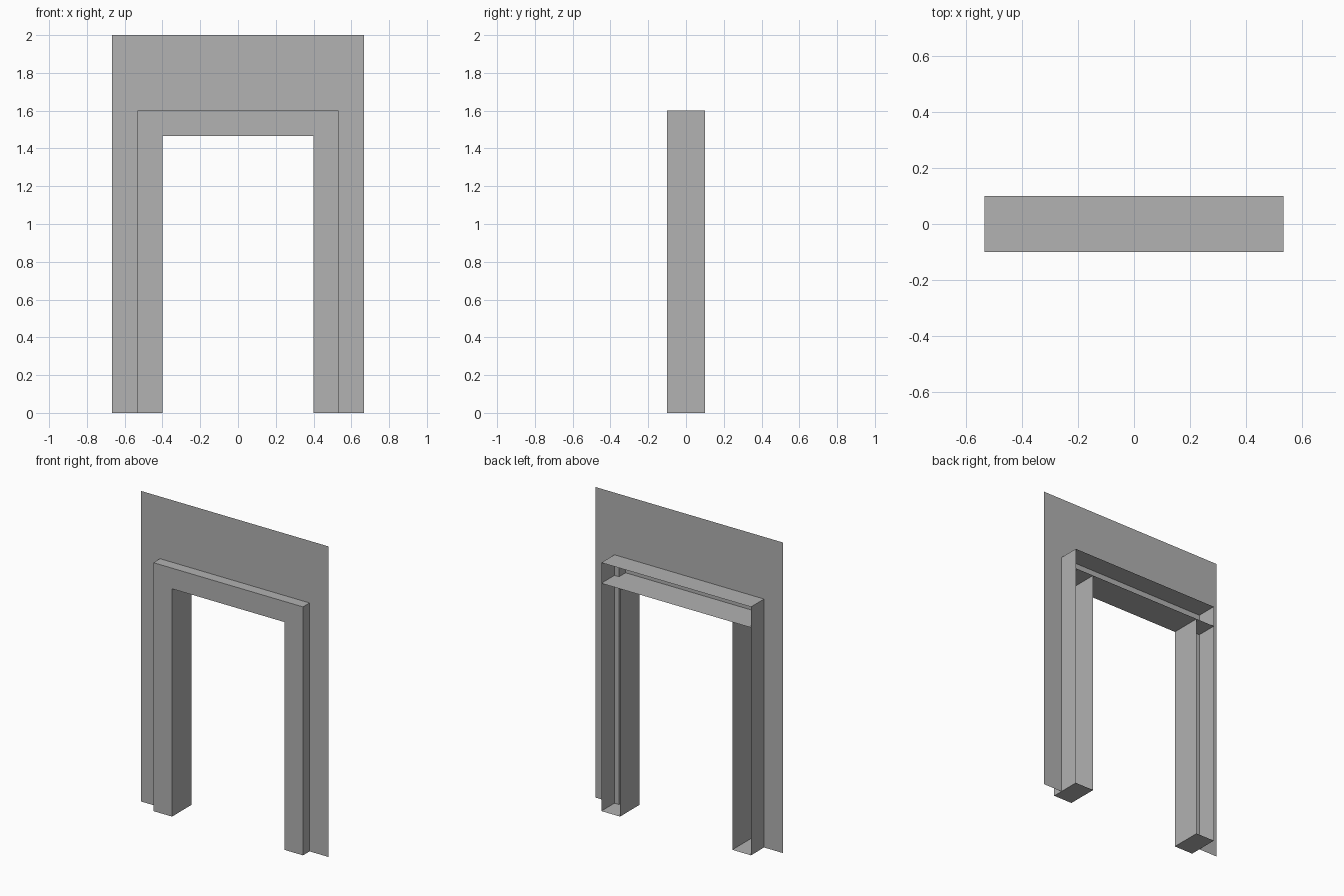
import bpy
import bmesh

cube = bpy.data.objects.get("Cube")
if cube:
    bpy.data.objects.remove(cube, do_unlink=True)

grey = bpy.data.materials.new("plain grey")
grey.use_nodes = True
colour = (0.445, 0.445, 0.445, 1)
grey.diffuse_color = colour
grey.node_tree.nodes["Principled BSDF"].inputs["Base Color"].default_value = colour

# Shared sizes
FRONT, WALL, BACK = -0.1, -0.033, 0.1
OUTER = (0.533, 1.6)      # half width and height of the frame
OPENING = (0.4, 1.467)    # doorway
CUTOUT = (0.5, 1.567)     # hole in the wall behind the frame
PANEL = (0.667, 2.0)


def arch(size):
    """Four corners of a door-shaped outline, open at the floor."""
    w, h = size
    return [(-w, 0), (-w, h), (w, h), (w, 0)]


def build(name, polygons):
    mesh = bpy.data.meshes.new(name)
    bm = bmesh.new()
    for points in polygons:
        bm.faces.new([bm.verts.new(p) for p in points])
    bmesh.ops.remove_doubles(bm, verts=bm.verts, dist=0.0001)
    bmesh.ops.recalc_face_normals(bm, faces=bm.faces)
    bm.to_mesh(mesh)
    bm.free()
    mesh.materials.append(grey)
    obj = bpy.data.objects.new(name, mesh)
    bpy.context.collection.objects.link(obj)
    return obj


def arch_sheet(outer, inner, y):
    """Three flat quads between two door-shaped outlines."""
    a = [(x, y, z) for x, z in arch(outer)]
    b = [(x, y, z) for x, z in arch(inner)]
    return [(a[i], a[i + 1], b[i + 1], b[i]) for i in range(3)]


def band(outline, y0, y1):
    """Sweep an x-z outline from y0 to y1."""
    return [((ax, y0, az), (bx, y0, bz), (bx, y1, bz), (ax, y1, az))
            for (ax, az), (bx, bz) in zip(outline, outline[1:])]


# Wall sheet with its shallow return to the frame
build("wall_panel", arch_sheet(PANEL, CUTOUT, WALL)
      + band(arch(CUTOUT), FRONT, WALL))

# Frame casing, open at the back
build("frame_casing", arch_sheet(OUTER, OPENING, FRONT)
      + band(arch(OUTER), FRONT, BACK))

# Lintel underside runs the whole frame width
w, h = OUTER[0], OPENING[1]
build("lintel_shelf", band([(-w, h), (w, h)], FRONT, BACK))

# Inner jamb linings and floor caps
for side, label in ((1, "left"), (-1, "right")):
    inner, outer = side * OPENING[0], side * OUTER[0]
    build(label + "_jamb", band([(inner, h), (inner, 0), (outer, 0)], FRONT, BACK))
